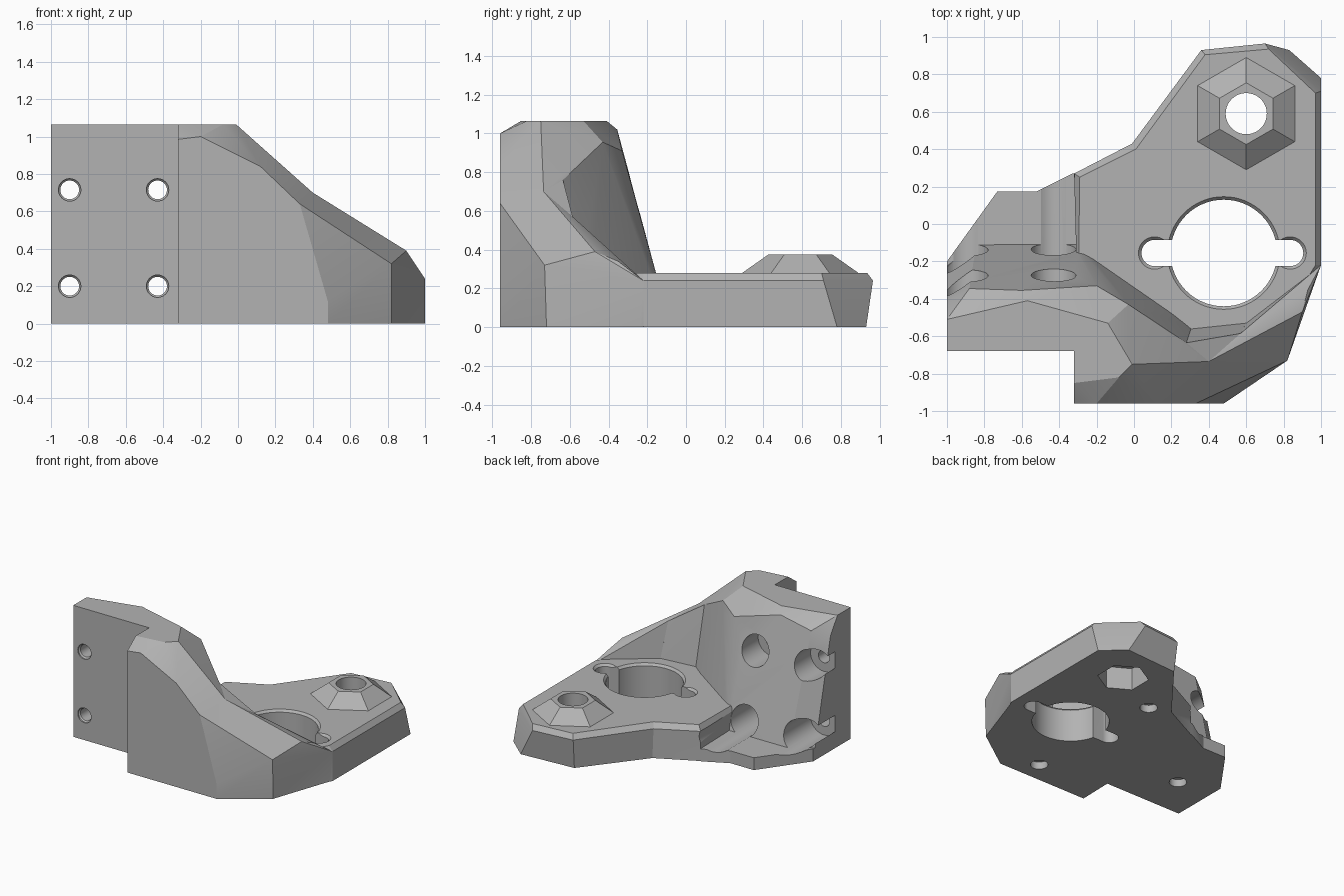
import bpy, bmesh, math
from mathutils import Vector

cube = bpy.data.objects.get("Cube")
if cube:
    bpy.data.objects.remove(cube, do_unlink=True)

grey = bpy.data.materials.new("plain_grey")
grey.use_nodes = True
COLOUR = (0.45, 0.45, 0.45, 1)
grey.diffuse_color = COLOUR
grey.node_tree.nodes["Principled BSDF"].inputs["Base Color"].default_value = COLOUR


def finish(name, bm):
    bmesh.ops.recalc_face_normals(bm, faces=bm.faces[:])
    mesh = bpy.data.meshes.new(name)
    bm.to_mesh(mesh)
    bm.free()
    mesh.materials.append(grey)
    ob = bpy.data.objects.new(name, mesh)
    bpy.context.collection.objects.link(ob)
    return ob


def hull(name, points):
    bm = bmesh.new()
    for p in points:
        bm.verts.new(p)
    res = bmesh.ops.convex_hull(bm, input=bm.verts[:])
    loose = [v for v in bm.verts if not v.link_faces]
    bmesh.ops.delete(bm, geom=loose, context='VERTS')
    bmesh.ops.dissolve_limit(bm, angle_limit=0.01, verts=bm.verts[:], edges=bm.edges[:])
    return finish(name, bm)


def loft(name, rings):
    bm = bmesh.new()
    loops = [[bm.verts.new(p) for p in ring] for ring in rings]
    n = len(loops[0])
    for a, b in zip(loops, loops[1:]):
        for i in range(n):
            j = (i + 1) % n
            bm.faces.new((a[i], a[j], b[j], b[i]))
    bm.faces.new(loops[0][::-1])
    bm.faces.new(loops[-1])
    return finish(name, bm)


def ring(x, y, z, r, sides, axis='Z'):
    pts = []
    for i in range(sides):
        t = 2 * math.pi * i / sides + math.pi / 2
        u, v = r * math.cos(t), r * math.sin(t)
        pts.append((x + u, y + v, z) if axis == 'Z' else (x + u, y, z + v))
    return pts


def flat(outline, z):
    return [(x, y, z) for x, y in outline]


def upright(name, x, y, steps, sides=40):
    return loft(name, [ring(x, y, z, r, sides) for z, r in steps])


def along_y(name, x, z, steps, sides=32):
    return loft(name, [ring(x, y, z, r, sides, 'Y') for y, r in steps])


# Base plate with a chamfered top edge, and the lower floor beside it
hidden = [(-.3, -.5), (.3, -.7), (.8, -.5)]
plate = loft("base_plate", [
    flat(hidden + [(1, -.22), (1, .78), (.83, .93), (.37, .9), (0, .43), (-.32, .27)], 0),
    flat(hidden + [(1, -.22), (1, .71), (.7, .965), (.36, .93), (-.01, .43), (-.32, .27)], .24),
    flat(hidden + [(.97, -.22), (.97, .7), (.72, .935), (.38, .905), (.01, .4), (-.29, .25)], .28)])
edge = [(-1, -.68), (-.25, -.68), (-.25, .28), (-.33, .27), (-.52, .175), (-.73, .175), (-1, -.2)]
floor = loft("side_floor", [flat(edge, 0), flat(edge, .1)])

# Mounting wall
wall = hull("mounting_wall", [
    (-1, -.68, 0), (-.28, -.68, 0), (-1, -.2, 0), (-.84, -.085, 0), (-.3, -.085, 0),
    (-1, -.68, 1.065), (-1, -.51, 1.065), (-.57, -.41, 1.065), (-.14, -.53, 1.065),
    (-.2, -.68, 1.065), (-1, -.42, .93), (-.88, -.345, .97), (-.6, -.355, 1.02),
    (-.2, -.33, .91), (-.3, -.155, .28)])

# Sloping brace, in three convex pieces
front_low, front_high = (.33, -.96, .64), (.4, -.735, .7)
back_high, back_mid = (.28, -.635, .76), (.57, -.585, .57)
corner, corner_foot = (.82, -.73, .32), (.82, -.72, 0)
brace_tall = hull("brace_tall", [
    (-.32, -.96, 0), (-.32, -.96, .985), (-.2, -.96, 1), (.12, -.96, .84), front_low,
    (.4, -.96, 0), (-.32, -.85, 1.065), (-.08, -.82, 1.065), (-.01, -.75, 1.065),
    (-.14, -.53, 1.065), (-.32, -.5, 1.065), front_high, back_high, (-.03, -.43, .955),
    (-.2, -.33, .91), (-.3, -.155, .28), (.3, -.57, .28), (-.3, -.085, 0), (.3, -.5, 0)])
brace_mid = hull("brace_mid", [
    front_low, front_high, back_high, back_mid, (.6, -.53, .28), (.3, -.57, .28),
    (.48, -.96, .12), (.48, -.96, 0), (.3, -.96, 0), corner, corner_foot,
    (.3, -.52, 0), (.6, -.5, 0)])
brace_end = hull("brace_end", [
    front_low, front_high, back_mid, (.6, -.53, .28), corner, (.9, -.47, .39),
    (.93, -.35, .34), (.97, -.28, .28), (1, -.22, .24), (1, -.2, 0),
    corner_foot, (.6, -.5, 0)])

# Six-sided boss
boss = upright("boss", .6, .59, [(.2, .3), (.28, .3), (.375, .165)], 6)

# Cutters: boss hole with a six-sided pocket below
HX, HY = .48, -.155
cutters = [upright("boss_hole", .6, .59, [(-.1, .11), (.5, .11)]),
           upright("nut_pocket", .6, .59, [(-.1, .19), (.18, .19)], 6)]

# Large opening with two rounded side lobes and a bevelled rim
for x, r in ((HX, .285), (HX - .37, .07), (HX + .355, .07)):
    cutters.append(upright("opening", x, HY, [(-.1, r), (.262, r), (.282, r + .018), (.3, r + .018)], 64))
slot = [(HX - .37, HY - .07), (HX + .355, HY - .07), (HX + .355, HY + .07), (HX - .37, HY + .07)]
cutters.append(loft("slot", [flat(slot, -.1), flat(slot, .3)]))

# Blind holes in the underside
for x, y in ((.17, .37), (.25, -.79), (-.7, -.33)):
    cutters.append(upright("foot_hole", x, y, [(-.1, .065), (.06, .065)], 24))

# Four screw holes, bored wide from the back
for x in (-.9, -.43):
    for z in (.2, .715):
        cutters.append(along_y("screw_hole", x, z, [(-.8, .06), (-.67, .06), (-.66, .05), (-.3, .05)]))
        cutters.append(along_y("screw_recess", x, z, [(-.48, .12), (.5, .12)]))


# Join the solids, then cut
def combine(ob, others, operation):
    for other in others:
        mod = ob.modifiers.new(operation.lower(), 'BOOLEAN')
        mod.operation = operation
        mod.solver = 'EXACT'
        mod.object = other
        other.hide_render = True


solids = [floor, wall, brace_tall, brace_mid, brace_end, boss]
combine(plate, solids, 'UNION')
combine(plate, cutters, 'DIFFERENCE')
bpy.context.view_layer.update()
graph = bpy.context.evaluated_depsgraph_get()
result = bpy.data.meshes.new_from_object(plate.evaluated_get(graph))
plate.modifiers.clear()
plate.data = result
plate.name = "corner_bracket"
for ob in solids + cutters:
    bpy.data.objects.remove(ob, do_unlink=True)

bpy.ops.object.select_all(action='DESELECT')
plate.select_set(True)
bpy.context.view_layer.objects.active = plate
bpy.ops.object.shade_smooth_by_angle(angle=math.radians(20))
